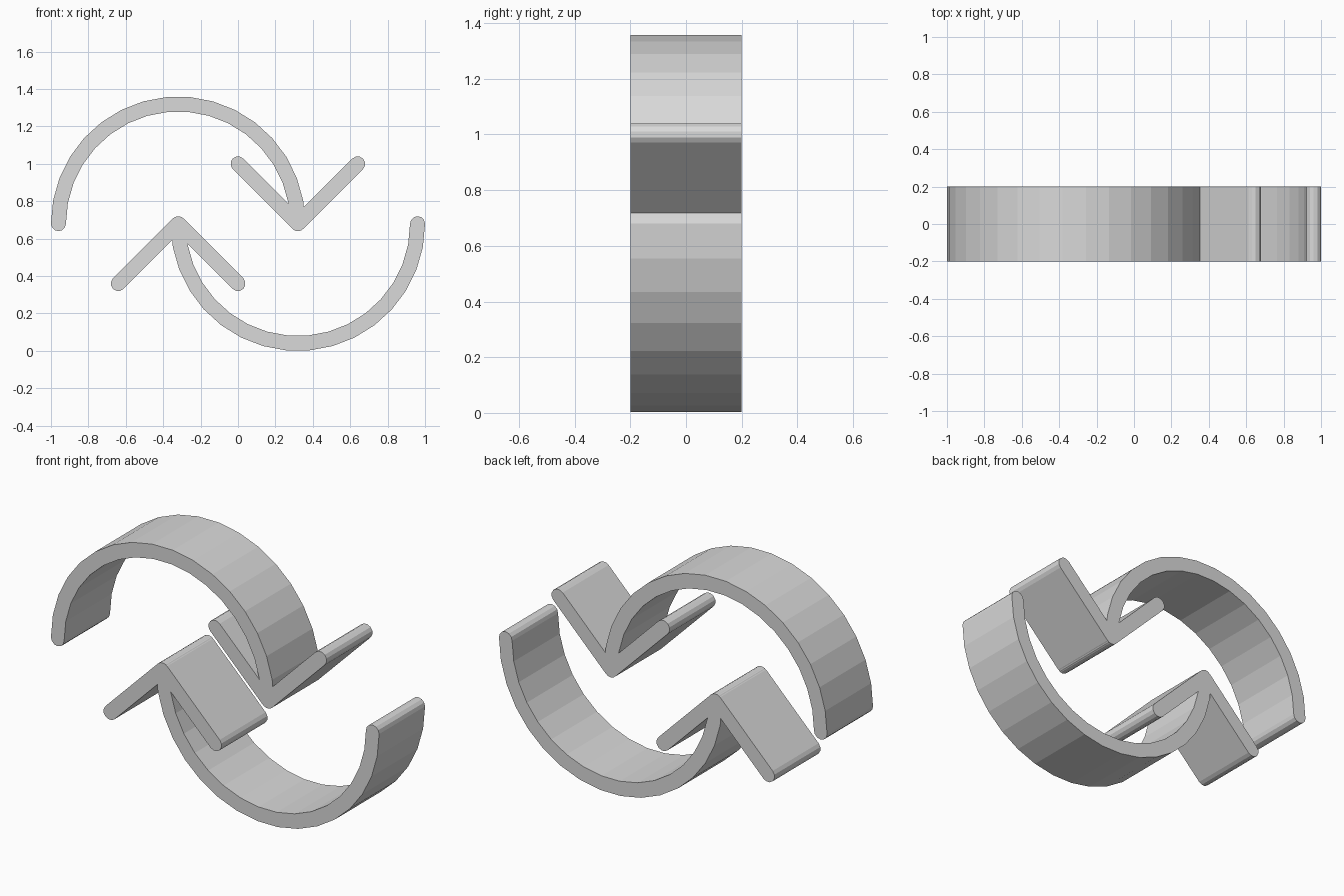
import bpy
import bmesh
from math import sin, cos, pi, atan2
from mathutils import Vector

if "Cube" in bpy.data.objects:
    bpy.data.objects.remove(bpy.data.objects["Cube"], do_unlink=True)

HALF_WIDTH = 0.04
HALF_DEPTH = 0.2
MID_HEIGHT = 0.68
RADIUS = 0.64
ARC_STEPS = 17
CAP_STEPS = 6

grey = bpy.data.materials.new("plain_grey")
grey.use_nodes = True
colour = (0.7, 0.7, 0.7, 1)
grey.diffuse_color = colour
grey.node_tree.nodes["Principled BSDF"].inputs["Base Color"].default_value = colour


def round_cap(centre, heading):
    """Half circle from the right of the heading to its left."""
    start = atan2(heading.y, heading.x) - pi / 2
    return [centre + HALF_WIDTH * Vector((cos(start + pi * i / CAP_STEPS),
                                          sin(start + pi * i / CAP_STEPS)))
            for i in range(CAP_STEPS + 1)]


def stroke(name, path, headings):
    """Extruded band with round ends along a path in the front plane."""
    right = [p + HALF_WIDTH * Vector((h.y, -h.x)) for p, h in zip(path, headings)]
    left = [p - HALF_WIDTH * Vector((h.y, -h.x)) for p, h in zip(path, headings)]
    outline = (right[1:-1] + round_cap(path[-1], headings[-1])
               + left[-2:0:-1] + round_cap(path[0], -headings[0]))
    bm = bmesh.new()
    face = bm.faces.new([bm.verts.new((p.x, -HALF_DEPTH, p.y + MID_HEIGHT))
                         for p in outline])
    result = bmesh.ops.extrude_face_region(bm, geom=[face], use_keep_orig=True)
    moved = [v for v in result["geom"] if isinstance(v, bmesh.types.BMVert)]
    bmesh.ops.translate(bm, verts=moved, vec=(0, 2 * HALF_DEPTH, 0))
    bmesh.ops.recalc_face_normals(bm, faces=bm.faces)
    mesh = bpy.data.meshes.new(name)
    bm.to_mesh(mesh)
    bm.free()
    mesh.materials.append(grey)
    obj = bpy.data.objects.new(name, mesh)
    bpy.context.collection.objects.link(obj)
    return obj


def merge(body, part):
    """Union a part into the body and remove the part."""
    mod = body.modifiers.new("union", "BOOLEAN")
    mod.operation = "UNION"
    mod.solver = "EXACT"
    mod.object = part
    graph = bpy.context.evaluated_depsgraph_get()
    mesh = bpy.data.meshes.new_from_object(body.evaluated_get(graph))
    body.modifiers.clear()
    body.data = mesh
    bpy.data.objects.remove(part, do_unlink=True)


# Two matching curved arrows, the lower one turned half way round
for name, turn in (("upper_curved_arrow", 1), ("lower_curved_arrow", -1)):
    # Curved shaft, from the free end round to the arrow tip
    angles = [pi - pi * i / ARC_STEPS for i in range(ARC_STEPS + 1)]
    path = [turn * Vector((RADIUS * cos(a) - RADIUS / 2, RADIUS * sin(a))) for a in angles]
    headings = [turn * Vector((sin(a), -cos(a))) for a in angles]
    arrow = stroke(name, path, headings)

    # Two straight barbs meeting at the tip
    tip = path[-1]
    for side in (-1, 1):
        end = tip + turn * Vector((side, 1)) * RADIUS / 2
        heading = (end - tip).normalized()
        merge(arrow, stroke("barb", [tip, end], [heading, heading]))
